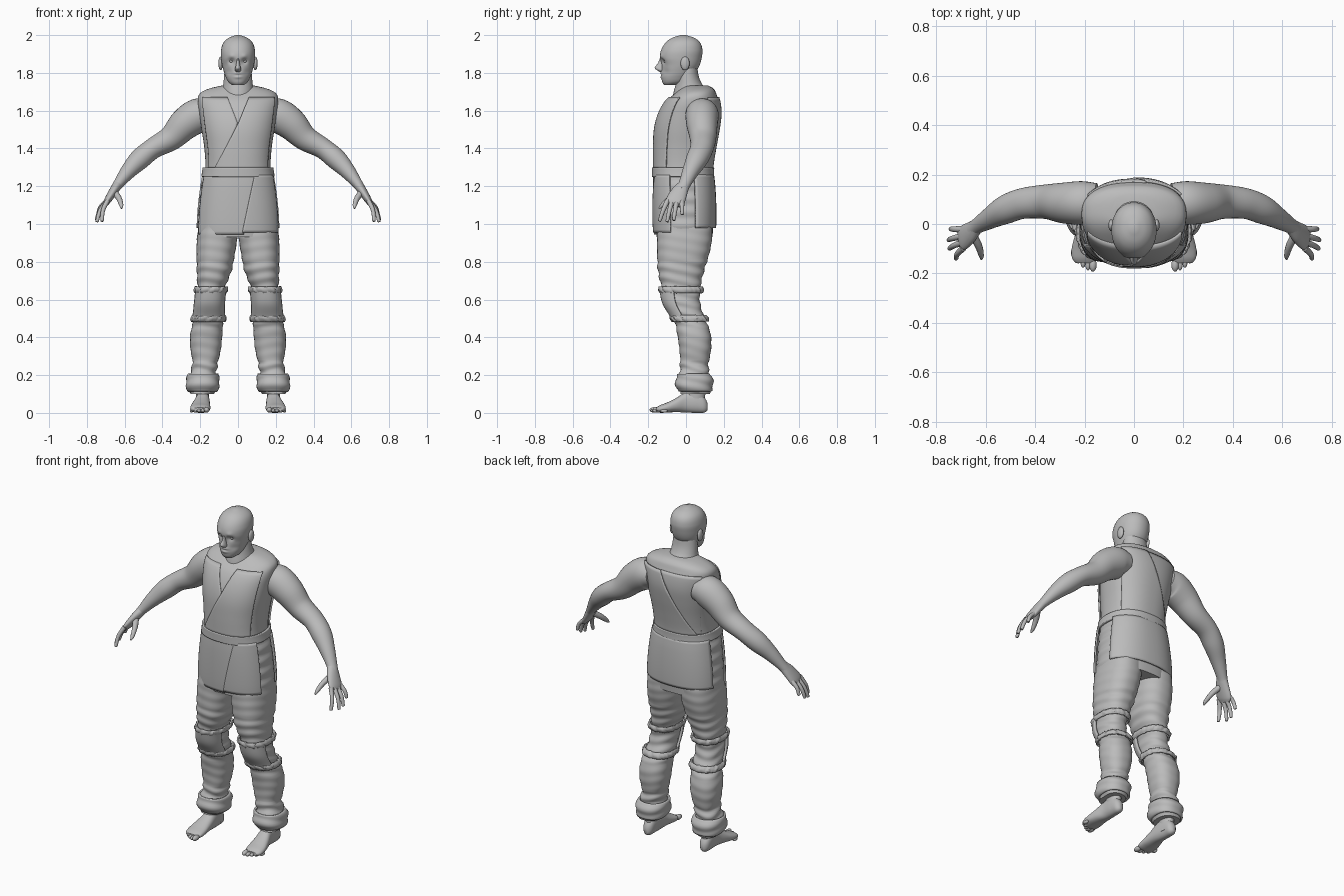
import bpy, bmesh
from math import sin, cos, pi, acos, copysign, radians
from mathutils import Vector

if "Cube" in bpy.data.objects:
    bpy.data.objects.remove(bpy.data.objects["Cube"])

clay = bpy.data.materials.new("clay grey")
clay.use_nodes = True
clay.diffuse_color = (0.5, 0.5, 0.5, 1)
clay.node_tree.nodes["Principled BSDF"].inputs["Base Color"].default_value = (0.5, 0.5, 0.5, 1)
POWER = 2.35


def sheet(name, fn, n, m, closed=True, mirror=False, thick=0):
    """Grid of points fn(t, s); closed wraps s and caps both ends."""
    cols = m if closed else m + 1
    verts = [fn(i / n, j / m) for i in range(n + 1) for j in range(cols)]
    faces = []
    for i in range(n):
        for j in range(m):
            k = (j + 1) % cols
            faces.append((i * cols + j, i * cols + k, (i + 1) * cols + k, (i + 1) * cols + j))
    if closed and not thick:
        faces.append(tuple(reversed(range(cols))))
        faces.append(tuple(range(n * cols, (n + 1) * cols)))
    mesh = bpy.data.meshes.new(name)
    mesh.from_pydata(verts, [], faces)
    if closed and not thick:
        bm = bmesh.new()
        bm.from_mesh(mesh)
        bmesh.ops.recalc_face_normals(bm, faces=bm.faces)
        bm.to_mesh(mesh)
        bm.free()
    ob = bpy.data.objects.new(name, mesh)
    bpy.context.collection.objects.link(ob)
    mesh.materials.append(clay)
    bpy.ops.object.select_all(action='DESELECT')
    ob.select_set(True)
    bpy.context.view_layer.objects.active = ob
    bpy.ops.object.shade_smooth_by_angle(angle=radians(50))
    if thick:
        mod = ob.modifiers.new("thickness", 'SOLIDIFY')
        mod.thickness, mod.offset = thick, 0
    if mirror:
        ob.modifiers.new("mirror", 'MIRROR')
    return ob


def sample(rows, w):
    """Smooth interpolation of rows keyed by their first value."""
    w = min(max(w, rows[0][0]), rows[-1][0])
    i = 0
    while i < len(rows) - 2 and w > rows[i + 1][0]:
        i += 1
    a, b = rows[i], rows[i + 1]
    p, q = rows[max(i - 1, 0)], rows[min(i + 2, len(rows) - 1)]
    h = b[0] - a[0]
    t = (w - a[0]) / h
    out = []
    for k in range(1, len(a)):
        ma = (b[k] - p[k]) / (b[0] - p[0]) * h
        mb = (q[k] - a[k]) / (q[0] - a[0]) * h
        out.append((2*t**3 - 3*t*t + 1) * a[k] + (t**3 - 2*t*t + t) * ma
                   + (3*t*t - 2*t**3) * b[k] + (t**3 - t*t) * mb)
    return out


def point(rows, w, a, off=0, power=POWER):
    x0, x1, y0, y1 = sample(rows, w)
    u = copysign(abs(cos(a)) ** (2 / power), cos(a))
    v = copysign(abs(sin(a)) ** (2 / power), sin(a))
    return ((x0 + x1) / 2 + ((x1 - x0) / 2 + off) * u,
            (y0 + y1) / 2 + ((y1 - y0) / 2 + off) * v, w)


def loft(name, rows, n=40, m=40, off=lambda w, a: 0, power=POWER, along_y=False, mirror=False):
    w0, w1 = rows[0][0], rows[-1][0]

    def fn(t, s):
        w = w0 + (w1 - w0) * t
        x, y, z = point(rows, w, s * 2 * pi, off(w, s * 2 * pi), power)
        return (x, z, y) if along_y else (x, y, z)
    return sheet(name, fn, n, m, mirror=mirror)


def panel(name, rows, z0, z1, a0, a1, off, mirror=False, thick=0.009):
    """Cloth plate lying on a loft between two angles, each a function of height."""
    def fn(t, s):
        z = z0 + (z1 - z0) * t
        return point(rows, z, a0(z) + (a1(z) - a0(z)) * s, off)
    return sheet(name, fn, 20, 24, False, mirror, thick)


def band(name, rows, z0, z1, off, bump=lambda t, a: 0, mirror=False):
    def fn(t, s):
        a = s * 2 * pi
        return point(rows, z0 + (z1 - z0) * t, a, off + bump(t, a))
    return sheet(name, fn, 10, 72, True, mirror, 0.012)


def tube(name, pts, n=24, m=20):
    """Limb through points (x, y, z, side radius, normal radius), mirrored."""
    rows = [(i,) + p for i, p in enumerate(pts)]
    last = len(pts) - 1

    def fn(t, s):
        w = t * last
        x, y, z, rs, rn = sample(rows, w)
        tan = Vector(sample(rows, min(w + .1, last))[:3]) - Vector(sample(rows, max(w - .1, 0))[:3])
        tan.normalize()
        side = Vector((0, 1, 0))
        side = (side - tan * side.dot(tan)).normalized()
        p = Vector((x, y, z)) + side * rs * cos(s * 2 * pi) + tan.cross(side) * rn * sin(s * 2 * pi)
        return tuple(p)
    return sheet(name, fn, n, m, mirror=True)


def ball(name, c, r, mirror=True):
    def fn(t, s):
        q, a = .02 + t * (pi - .04), s * 2 * pi
        return (c[0] + r[0] * sin(q) * cos(a), c[1] + r[1] * sin(q) * sin(a), c[2] - r[2] * cos(q))
    return sheet(name, fn, 12, 16, mirror=mirror)


def even(rows):
    return [(z, -x, x, f, b) for z, x, f, b in rows]


# Head, with sockets, brows and mouth pressed into the face
head = loft("head", even([
    (1.735, .03, -.115, -.05), (1.75, .05, -.125, 0), (1.78, .066, -.13, .03),
    (1.81, .076, -.13, .055), (1.84, .084, -.128, .072), (1.88, .09, -.138, .083),
    (1.92, .09, -.132, .087), (1.96, .077, -.108, .075), (1.985, .05, -.075, .045),
    (2.0, .012, -.03, .0)]), 70, 72, power=2.1)
dents = [(.034, 1.862, .016, .014), (-.034, 1.862, .016, .014), (.035, 1.888, .014, -.005),
         (-.035, 1.888, .014, -.005), (0, 1.788, .006, .004), (0, 1.798, .009, -.006),
         (0, 1.778, .008, -.006), (.05, 1.805, .02, .006), (-.05, 1.805, .02, .006)]
for v in head.data.vertices:
    if v.co.y < -.03:
        v.co.y += sum(d * 2.718 ** (-((v.co.x - x) ** 2 * (1 if x else .15) + (v.co.z - z) ** 2) / r ** 2)
                      for x, z, r, d in dents)
loft("nose", even([(1.805, .010, -.138, -.11), (1.815, .017, -.155, -.11), (1.826, .015, -.166, -.11),
                   (1.85, .009, -.15, -.11), (1.878, .007, -.138, -.11)]), 16, 20, power=2)
ball("eyes", (.034, -.106, 1.862), (.014, .012, .009))
ball("ears", (.092, -.005, 1.85), (.012, .024, .036))
loft("neck", even([(1.62, .09, -.08, .14), (1.70, .085, -.065, .115), (1.74, .078, -.055, .085),
                   (1.78, .074, -.05, .068), (1.83, .07, -.05, .06)]), 16, 36, power=2)

# Torso in a wrapped vest
torso = even([(1.22, .185, -.165, .135), (1.30, .173, -.165, .135), (1.40, .178, -.165, .15),
              (1.50, .193, -.16, .168), (1.58, .204, -.14, .178), (1.65, .212, -.103, .173),
              (1.69, .203, -.06, .16), (1.715, .16, -.03, .148), (1.732, .09, -.01, .12)])
loft("torso", torso, 50, 60)


def angle_at(rows, x, z):
    u = x / sample(rows, z)[1]
    return acos(copysign(abs(u) ** (POWER / 2), u))


def lapel(side):
    return lambda z: side * .4 * (z - 1.53) if z > 1.53 else .5 * (z - 1.53)


SIDE = .55
panel("vest_front_left", torso, 1.29, 1.67, lambda z: -angle_at(torso, lapel(1)(z), z), lambda z: -SIDE, .006)
panel("vest_front_right", torso, 1.29, 1.67, lambda z: SIDE - pi, lambda z: -angle_at(torso, lapel(-1)(z), z), .001)
def back_edge(z):
    return angle_at(torso, .05 + .5 * (z - 1.67), z)


panel("vest_back_left", torso, 1.29, 1.67, lambda z: SIDE, back_edge, .006)
panel("vest_back_right", torso, 1.29, 1.67, back_edge, lambda z: pi - SIDE, .001)
band("belt", torso, 1.25, 1.298, .009)

# Hips and the hanging cloth panels
hips = even([(.93, .212, -.155, .14), (1.0, .212, -.16, .145), (1.1, .205, -.163, .145),
             (1.2, .192, -.163, .14), (1.27, .18, -.16, .132)])
loft("hips", hips, 30, 60, off=lambda z, a: .004 * sin(90 * z) * abs(cos(a)) ** 3)


def flap(z):
    return -angle_at(hips, .02 + .2 * (z - .95), z)


panel("front_flap_left", hips, .955, 1.26, flap, lambda z: -.4, .013)
panel("front_flap_right", hips, .945, 1.26, lambda z: .4 - pi, lambda z: flap(z) + .04, .008)
panel("back_flap", hips, .98, 1.26, lambda z: .3, lambda z: pi - .3, .011)

# Trouser legs with folds, knee pads, tied straps and rolled cuffs
leg = [(.10, .122, .255, -.03, .125), (.16, .112, .262, -.042, .13), (.21, .115, .253, -.035, .12),
       (.26, .108, .24, -.03, .12), (.34, .09, .252, -.035, .133), (.42, .083, .252, -.047, .13),
       (.50, .08, .232, -.065, .10), (.58, .08, .222, -.11, .075), (.66, .07, .215, -.128, .075),
       (.75, .035, .218, -.148, .095), (.85, .015, .22, -.153, .125), (.93, .004, .217, -.153, .138),
       (1.05, .004, .2, -.145, .135)]


def folds(z, a):
    size = .005 if z < .27 else .003 if .45 < z < .8 else .001
    return size * sin(110 * z + 1.5 * sin(a) + sin(2 * a))


loft("trouser_legs", leg, 110, 44, off=folds, mirror=True)
for label, z in (("lower", .485), ("upper", .637)):
    band(label + "_knee_straps", leg, z, z + .03, .007,
         lambda t, a: .006 * sin(pi * t) + .004 * sin(17 * a + 4 * t) * sin(5 * a), True)
panel("knee_pads", leg, .50, .65, lambda z: -pi + .3, lambda z: -.3, .009, True, .012)
band("cuffs", leg, .115, .205, .003, lambda t, a: .006 * sin(pi * t) + .004 * sin(9 * t + 2 * sin(a)), True)

# Bare feet
loft("ankles", [(.03, .155, .22, 0, .1), (.08, .155, .222, .0, .1), (.14, .15, .228, -.01, .11)],
     10, 28, power=2, mirror=True)
loft("feet", [(-.158, .165, .235, .01, .028), (-.14, .15, .25, .001, .04), (-.10, .146, .252, .002, .055),
              (-.05, .148, .24, .004, .08), (0, .15, .225, .002, .11), (.06, .155, .222, 0, .115),
              (.10, .162, .215, .002, .08), (.115, .178, .2, .015, .05)],
     30, 28, power=2.3, along_y=True, mirror=True)
for i in range(5):
    r = .015 if i == 0 else .0115 - .0005 * i
    ball(f"toes_{i + 1}", (.166 + .020 * i, -.165 + .003 * i * i, r + .001), (r, .028 - .002 * i, r))

# Arms, hands and fingers
tube("arms", [(.15, .085, 1.585, .08, .07), (.21, .085, 1.575, .088, .09), (.28, .085, 1.53, .083, .085),
              (.355, .09, 1.455, .07, .067), (.45, .083, 1.40, .062, .055), (.52, .058, 1.343, .058, .055),
              (.58, .025, 1.28, .044, .042), (.635, -.008, 1.21, .032, .027), (.655, -.025, 1.18, .034, .024)], 48, 32)
tube("palms", [(.635, -.008, 1.21, .03, .025), (.663, -.035, 1.168, .044, .023),
               (.692, -.057, 1.122, .05, .018), (.704, -.066, 1.10, .038, .010)])
tips = [(.72, -.14, 1.015), (.747, -.10, 1.012), (.75, -.065, 1.02), (.742, -.02, 1.05)]
for label, tip, y in zip(("index", "middle", "ring", "little"), tips, (-.097, -.073, -.048, -.022)):
    a, b = Vector((.69, y, 1.125)), Vector(tip)
    mid = a.lerp(b, .55) + Vector((.008, 0, .008))
    end = mid.lerp(b, .93)
    tube(label + "_fingers", [(*a, .014, .013), (*mid, .0115, .011), (*end, .009, .009), (*b, .003, .003)], 14, 12)
tube("thumbs", [(.655, -.04, 1.17, .018, .018), (.63, -.085, 1.135, .016, .015),
                (.618, -.125, 1.10, .011, .011), (.617, -.143, 1.082, .004, .004)], 14, 12)
